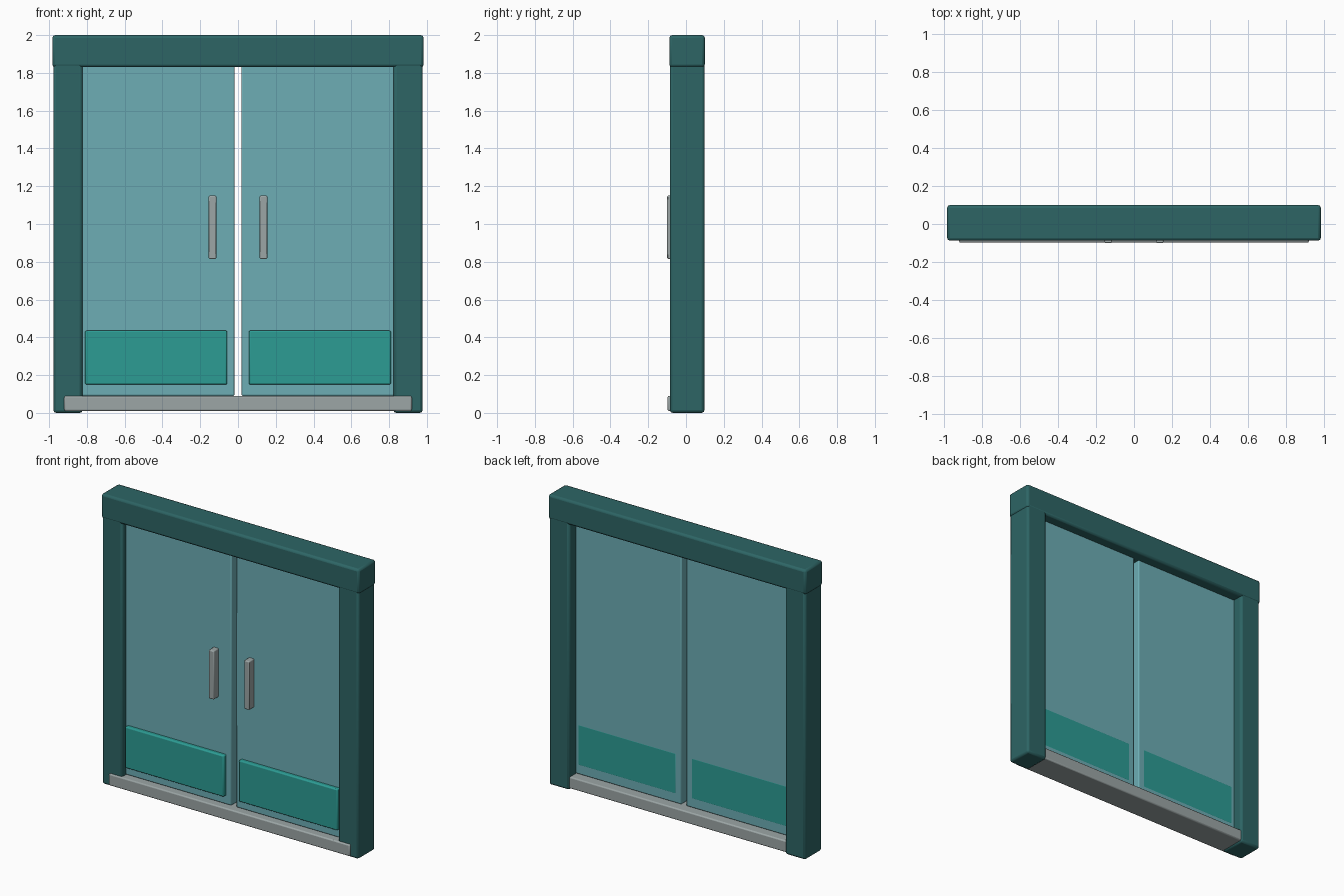
import bpy

if "Cube" in bpy.data.objects:
    bpy.data.objects.remove(bpy.data.objects["Cube"])


def material(name, rgb):
    """Flat material from sRGB 0-255 values."""
    m = bpy.data.materials.new(name)
    lin = [((c / 255 + 0.055) / 1.055) ** 2.4 for c in rgb]
    m.diffuse_color = (*lin, 1.0)
    m.use_nodes = True
    m.node_tree.nodes["Principled BSDF"].inputs["Base Color"].default_value = m.diffuse_color
    return m


FRAME = material("dark_teal", (45, 101, 101))
DOOR = material("pale_teal", (109, 174, 181))
PANEL = material("bright_teal", (44, 156, 148))
METAL = material("grey_metal", (156, 166, 166))


def block(name, x, y, z, mat, bevel, segments=2):
    """Rounded box spanning the given (min, max) ranges."""
    bpy.ops.mesh.primitive_cube_add(size=1)
    ob = bpy.context.object
    ob.name = name
    ob.location = [(a + b) / 2 for a, b in (x, y, z)]
    ob.scale = [b - a for a, b in (x, y, z)]
    bpy.ops.object.transform_apply(location=True, rotation=False, scale=True)
    mod = ob.modifiers.new("rounded_edges", 'BEVEL')
    mod.width = bevel
    mod.segments = segments
    ob.data.materials.append(mat)
    bpy.ops.object.shade_smooth_by_angle()
    return ob


# Header and sill
block("header", (-0.983, 0.983), (-0.088, 0.1), (1.83, 2.0), FRAME, 0.015)
block("sill", (-0.92, 0.92), (-0.098, 0.09), (0.01, 0.09), METAL, 0.008)

# Mirrored halves: post, door leaf, kick panel, pull handle
for side, s in (("left", -1), ("right", 1)):
    def span(a, b):
        return tuple(sorted((s * a, s * b)))

    block(side + "_post", span(0.823, 0.978), (-0.086, 0.098), (0.0, 1.87), FRAME, 0.015)
    block(side + "_door", span(0.018, 0.83), (-0.047, 0.025), (0.09, 1.84), DOOR, 0.008)
    block(side + "_kick_panel", span(0.057, 0.81), (-0.075, 0.0256), (0.15, 0.435), PANEL, 0.008)
    block(side + "_handle", span(0.115, 0.155), (-0.1, -0.04), (0.815, 1.15), METAL, 0.006)
